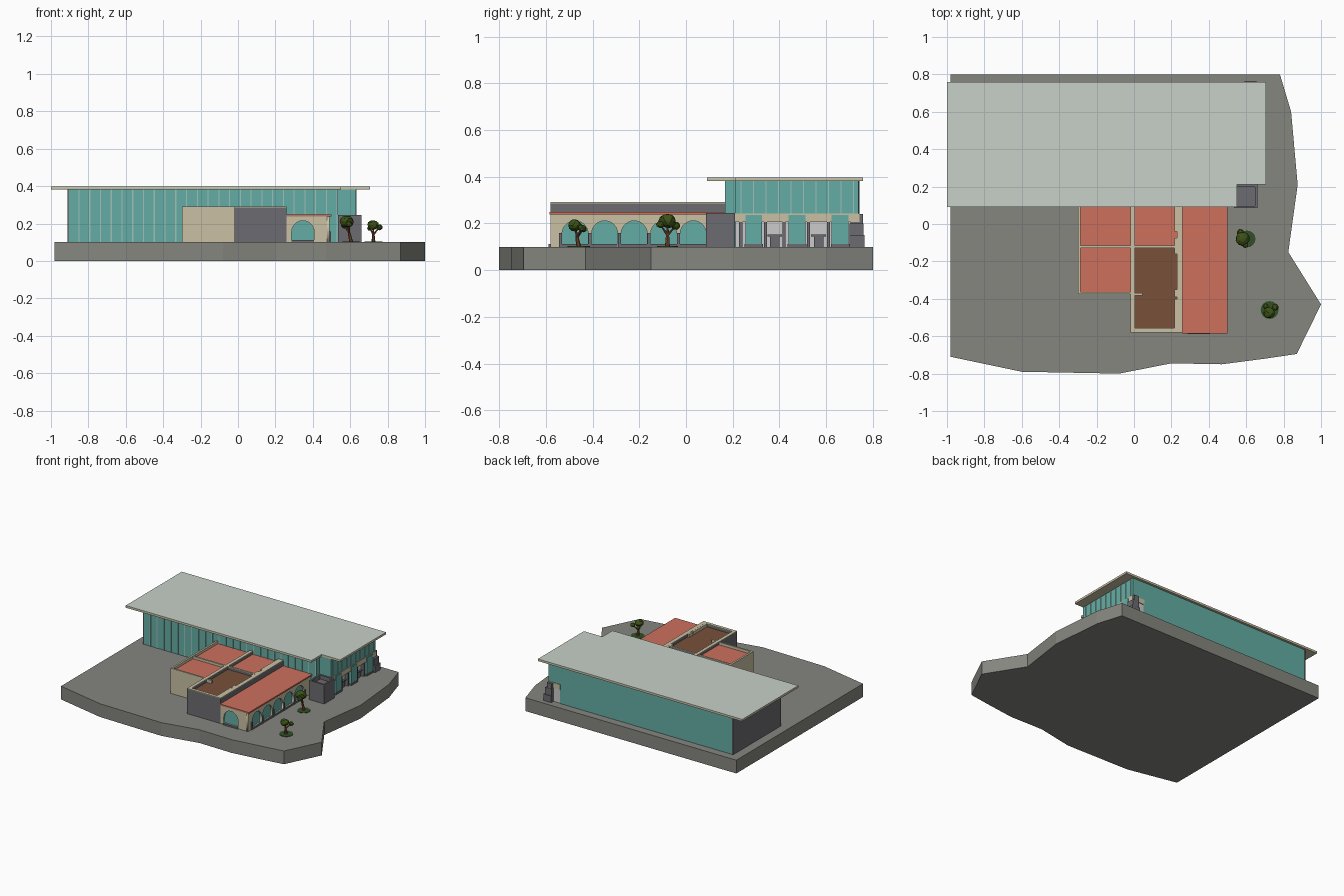
import bpy, bmesh, math, random
from mathutils import Matrix, Vector

if "Cube" in bpy.data.objects:
    bpy.data.objects.remove(bpy.data.objects["Cube"])

random.seed(4)


def mat(name, r, g, b):
    m = bpy.data.materials.new(name)
    m.diffuse_color = [(c / 255) ** 2.2 for c in (r, g, b)] + [1]
    m.use_nodes = True
    m.node_tree.nodes["Principled BSDF"].inputs["Base Color"].default_value = m.diffuse_color
    return m


TEAL = mat("teal_glass", 100, 172, 163)
TRIM = mat("pale_trim", 160, 190, 182)
SAGE = mat("sage_roof", 198, 208, 199)
SAND = mat("sand", 200, 191, 162)
RED = mat("red_roof", 203, 111, 93)
BROWN = mat("brown_roof", 120, 82, 60)
DARK = mat("dark_grey", 108, 108, 112)
STONE = mat("stone", 132, 133, 126)
WHITE = mat("light_panel", 190, 190, 192)
LEAF = mat("leaf", 62, 82, 28)
GRASS = mat("grass", 52, 80, 42)
BARK = mat("bark", 120, 72, 48)


def finish(name, bm, m):
    bmesh.ops.recalc_face_normals(bm, faces=bm.faces)
    me = bpy.data.meshes.new(name)
    bm.to_mesh(me)
    bm.free()
    me.materials.append(m)
    ob = bpy.data.objects.new(name, me)
    bpy.context.collection.objects.link(ob)
    return ob


def prism(name, pts, z0, z1, m):
    bm = bmesh.new()
    f = bm.faces.new([bm.verts.new((x, y, z0)) for x, y in pts])
    g = bmesh.ops.extrude_face_region(bm, geom=[f])
    bmesh.ops.translate(bm, vec=(0, 0, z1 - z0),
                        verts=[v for v in g["geom"] if isinstance(v, bmesh.types.BMVert)])
    if not any(len(fc.verts) == len(pts) and abs(fc.calc_center_median().z - z0) < 1e-5 for fc in bm.faces):
        bm.faces.new([v for v in f.verts])
    return finish(name, bm, m)


def box(name, x0, x1, y0, y1, z0, z1, m):
    bm = bmesh.new()
    bmesh.ops.create_cube(bm, size=1)
    bmesh.ops.scale(bm, vec=(x1 - x0, y1 - y0, z1 - z0), verts=bm.verts)
    bmesh.ops.translate(bm, vec=((x0 + x1) / 2, (y0 + y1) / 2, (z0 + z1) / 2), verts=bm.verts)
    return finish(name, bm, m)


def arch_wall(name, a0, a1, z1, arches, half, matrix, m):
    """Flat plate with round-headed openings; arches = (centre, radius)."""
    cu = bpy.data.curves.new(name, 'CURVE')
    cu.dimensions = '2D'
    cu.fill_mode = 'BOTH'
    cu.extrude = half
    loops = [[(a0, .1), (a1, .1), (a1, z1), (a0, z1)]]
    for c, r in arches:
        loops.append([(c - r, .11), (c + r, .11)] +
                     [(c + r * math.cos(math.pi * i / 12), .155 + r * math.sin(math.pi * i / 12))
                      for i in range(13)])
    for pts in loops:
        s = cu.splines.new('POLY')
        s.points.add(len(pts) - 1)
        for p, q in zip(s.points, pts):
            p.co = (*q, 0, 1)
        s.use_cyclic_u = True
    tmp = bpy.data.objects.new(name + "_curve", cu)
    bpy.context.collection.objects.link(tmp)
    me = bpy.data.meshes.new_from_object(tmp.evaluated_get(bpy.context.evaluated_depsgraph_get()))
    bpy.data.objects.remove(tmp)
    me.transform(matrix)
    me.materials.clear()
    me.materials.append(m)
    ob = bpy.data.objects.new(name, me)
    bpy.context.collection.objects.link(ob)


# Ground slab
prism("ground", [(-.98, .8), (-.98, -.71), (-.6, -.79), (-.08, -.8), (.2, -.745), (.47, -.75),
                 (.7, -.72), (.87, -.695), (1, -.43), (.825, -.15), (.875, .21), (.84, .6), (.78, .8)],
      0, .1, STONE)

# Main hall
box("hall_body", -.905, .535, .17, .74, .1, .382, TEAL)
box("hall_east_upper", .53, .63, .21, .738, .243, .382, TEAL)
box("hall_east_band", .53, .634, .207, .742, .205, .243, SAND)
box("hall_east_lower", .53, .605, .212, .737, .1, .205, WHITE)
box("hall_west_wall", -.912, -.904, .168, .742, .1, .382, DARK)
roof = [(-1, .09), (.55, .09), (.55, .21), (.705, .21), (.705, .758), (-1, .758)]
prism("roof_edge", roof, .381, .393, SAND)
prism("roof_top", roof, .393, .397, SAGE)

# Glazing bars
for i in range(25):
    x = -.85 + .0575 * i
    box("front_mullion", x - .003, x + .003, .166, .171, .1, .381, TRIM)
for i in range(10):
    y = .235 + .0535 * i
    box("side_mullion", .629, .634, y - .002, y + .002, .243, .381, TRIM)

# East entrance: glazed bays, piers and low blocks
for y in (.29, .475, .66):
    box("entrance_bay", .6, .638, y - .036, y + .036, .112, .236, TEAL)
    box("bay_base", .6, .642, y - .04, y + .04, .1, .112, DARK)
for y in (.235, .34, .42, .525, .61):
    box("entrance_pier", .6, .628, y - .007, y + .007, .1, .205, DARK)
for y in (.38, .568):
    box("entrance_door", .6, .612, y - .02, y + .02, .1, .15, DARK)
    box("entrance_sill", .6, .618, y - .032, y + .032, .145, .152, DARK)
box("corner_block_tall", .59, .63, .705, .758, .1, .24, DARK)
box("corner_block_low", .59, .655, .70, .765, .1, .15, DARK)
box("corner_block_mid", .6, .645, .70, .76, .15, .2, DARK)

# Open-topped porch box
box("porch_front", .535, .66, .085, .097, .1, .245, DARK)
box("porch_back", .535, .66, .198, .21, .1, .245, DARK)
box("porch_right", .648, .66, .097, .198, .1, .245, DARK)
box("porch_left", .535, .547, .097, .198, .1, .245, DARK)
box("porch_floor", .547, .648, .097, .198, .1, .215, DARK)

# West wing with parapets
box("west_wing", -.3, -.02, -.375, .17, .1, .266, SAND)
box("west_parapet", -.3, -.286, -.375, .17, .266, .29, SAND)
box("west_front_parapet", -.286, -.02, -.375, -.363, .266, .29, SAND)
box("west_divider", -.286, -.02, -.128, -.114, .266, .288, SAND)
box("west_roof_rear", -.286, -.02, -.114, .17, .266, .27, RED)
box("west_roof_front", -.286, -.02, -.363, -.128, .266, .27, RED)

# Centre block: grey walls, sand parapet caps
box("centre_block", -.02, .26, -.58, .17, .1, .25, DARK)
for n, x0, x1, y0, y1 in (("left", -.02, .005, -.58, .17), ("right", .23, .26, -.58, .17),
                          ("front", .005, .23, -.58, -.557), ("divider", .005, .23, -.128, -.114)):
    box("centre_parapet_" + n, x0, x1, y0, y1, .25, .286, DARK)
    box("centre_cap_" + n, x0, x1, y0, y1, .286, .291, SAND)
for y0, y1 in ((-.557, -.4), (-.39, -.35), (-.16, -.128), (-.114, -.075), (-.04, .17)):
    box("parapet_pier", .216, .231, y0, y1, .25, .2905, SAND)
box("parapet_stub", .005, .045, -.382, -.368, .25, .2905, SAND)
box("centre_roof_brown", .005, .23, -.557, -.128, .25, .268, BROWN)
box("centre_roof_red", .005, .23, -.114, .17, .25, .268, RED)

# Arcade
arch_wall("arcade_side_wall", -.58, .17, .238, [(-.475 + .1265 * i, .056) for i in range(5)], .007,
          Matrix(((0, 0, 1, .483), (1, 0, 0, 0), (0, 1, 0, 0), (0, 0, 0, 1))), SAND)
arch_wall("arcade_front_wall", .26, .476, .238, [(.347, .06)], .007,
          Matrix(((1, 0, 0, 0), (0, 0, -1, -.573), (0, 1, 0, 0), (0, 0, 0, 1))), SAND)
box("arcade_glass", .26, .478, -.568, .17, .1, .238, TEAL)
box("arcade_roof", .258, .5, -.585, .17, .238, .249, RED)
for i in range(6):
    y = -.538 + .1265 * i
    box("arcade_post", .488, .498, y - .006, y + .006, .1, .158, DARK)
for i in range(5):
    y = -.475 + .1265 * i
    box("arch_sill", .486, .496, y - .056, y + .056, .1, .112, DARK)
box("front_arch_sill", .287, .407, -.588, -.578, .1, .112, DARK)


# Trees: leaning trunk, branches, faceted leaf clumps, grass disc
def limb(a, b, r0, r1):
    a, b = Vector(a), Vector(b)
    bm = bmesh.new()
    d = b - a
    bmesh.ops.create_cone(bm, cap_ends=True, segments=7, radius1=r0, radius2=r1, depth=d.length,
                          matrix=Matrix.Translation((a + b) / 2) @ d.to_track_quat('Z', 'Y').to_matrix().to_4x4())
    finish("tree_limb", bm, BARK)


def tree(base, crowns, disc):
    bx, by = base
    bm = bmesh.new()
    bmesh.ops.create_cone(bm, cap_ends=True, segments=16, radius1=disc, radius2=disc, depth=.004,
                          matrix=Matrix.Translation((bx, by, .101)))
    finish("grass_disc", bm, GRASS)
    top = Vector(crowns[0][:3])
    fork = Vector((bx, by, .1)).lerp(top, .45)
    limb((bx, by, .1), fork, .011, .007)
    for x, y, z, r in crowns:
        limb(fork, (x, y, z), .006, .003)
        bm = bmesh.new()
        bmesh.ops.create_icosphere(bm, subdivisions=2, radius=r)
        for v in bm.verts:
            v.co *= random.uniform(.88, 1.08)
            v.co.z *= .85
        bmesh.ops.translate(bm, vec=(x, y, z), verts=bm.verts)
        finish("leaf_clump", bm, LEAF)


tree((.605, -.08), [(.58, -.078, .21, .038), (.57, -.045, .19, .02), (.595, -.11, .195, .018)], .045)
tree((.725, -.46), [(.722, -.475, .192, .03), (.755, -.445, .18, .018), (.705, -.44, .175, .015)], .048)
